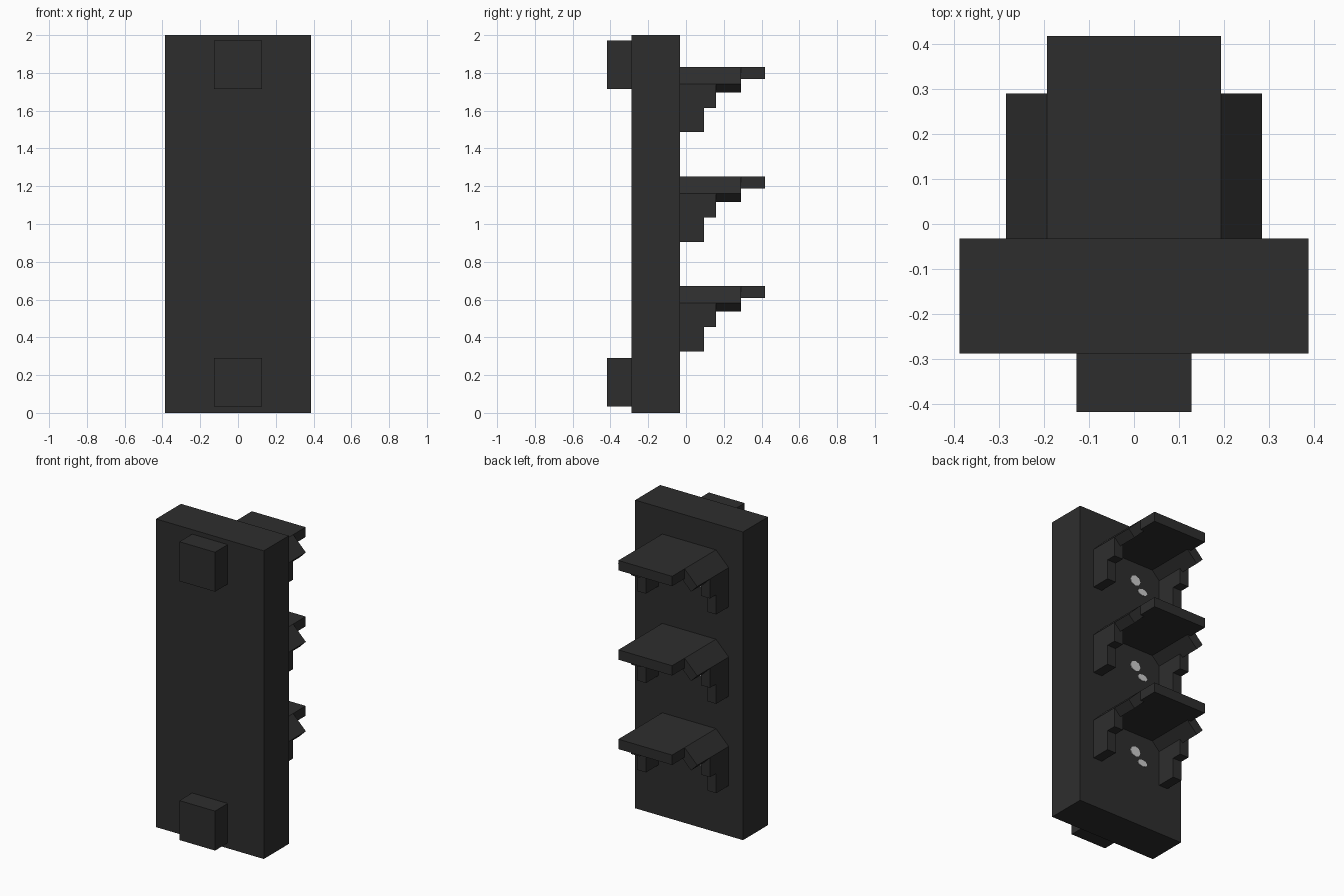
import bpy
import math

old = bpy.data.objects.get("Cube")
if old:
    bpy.data.objects.remove(old, do_unlink=True)


def material(name, value):
    mat = bpy.data.materials.new(name)
    mat.use_nodes = True
    colour = (value, value, value, 1)
    mat.diffuse_color = colour
    mat.node_tree.nodes["Principled BSDF"].inputs["Base Color"].default_value = colour
    return mat


charcoal = material("charcoal", 0.027)
pale_grey = material("pale grey", 0.6)


def prism(name, outline, place, start, end, mat=charcoal):
    """Extrude a 2D outline between start and end; place maps (u, v, depth) to xyz."""
    n = len(outline)
    verts = [place(u, v, d) for d in (start, end) for u, v in outline]
    faces = [tuple(range(n)), tuple(range(n, 2 * n))]
    faces += [(i, (i + 1) % n, n + (i + 1) % n, n + i) for i in range(n)]
    mesh = bpy.data.meshes.new(name)
    mesh.from_pydata(verts, [], faces)
    mesh.materials.append(mat)
    obj = bpy.data.objects.new(name, mesh)
    bpy.context.collection.objects.link(obj)
    # Make normals point outward
    bpy.context.view_layer.objects.active = obj
    obj.select_set(True)
    bpy.ops.object.mode_set(mode='EDIT')
    bpy.ops.mesh.select_all(action='SELECT')
    bpy.ops.mesh.normals_make_consistent(inside=False)
    bpy.ops.object.mode_set(mode='OBJECT')
    obj.select_set(False)
    return obj


def along_y(u, v, d):
    return (u, d, v)


def along_x(u, v, d):
    return (d, u, v)


def box(name, x0, x1, y0, y1, z0, z1):
    return prism(name, [(x0, z0), (x1, z0), (x1, z1), (x0, z1)], along_y, y0, y1)


BACK = -0.032    # rear surface of the slab
FRONT = -0.288   # front surface of the slab

# Main slab and the two front pegs
box("slab", -0.387, 0.387, FRONT, BACK, 0, 2)
for label, z in (("lower", 0.035), ("upper", 1.715)):
    box(label + "_peg", -0.128, 0.128, -0.418, FRONT, z, z + 0.256)

# Three shelves, each with sloping wings and stepped brackets
for i in range(3):
    top = 0.672 + 0.58 * i
    box(f"shelf_{i}", -0.193, 0.193, BACK, 0.418, top - 0.064, top)
    for side, s in (("left", 1), ("right", -1)):
        wing = [(0.193, 0), (0.284, -0.091), (0.239, -0.136), (0.148, -0.045)]
        prism(f"{side}_wing_{i}", [(s * x, top + z) for x, z in wing],
              along_y, BACK, 0.29)
        bracket = [(BACK, -0.091), (0.16, -0.091), (0.16, -0.218),
                   (0.096, -0.218), (0.096, -0.346), (BACK, -0.346)]
        prism(f"{side}_bracket_{i}", [(y, top + z) for y, z in bracket],
              along_x, s * 0.22, s * 0.284)
    # Small pale marks on the slab under each shelf
    for label, x, drop, rx, rz in (("low", -0.09, 0.245, 0.036, 0.022),
                                   ("high", -0.035, 0.185, 0.038, 0.034)):
        ring = [(x + rx * math.cos(k * math.pi / 4),
                 top - drop + rz * math.sin(k * math.pi / 4)) for k in range(8)]
        prism(f"{label}_mark_{i}", ring, along_y, BACK, BACK + 0.004, pale_grey)
